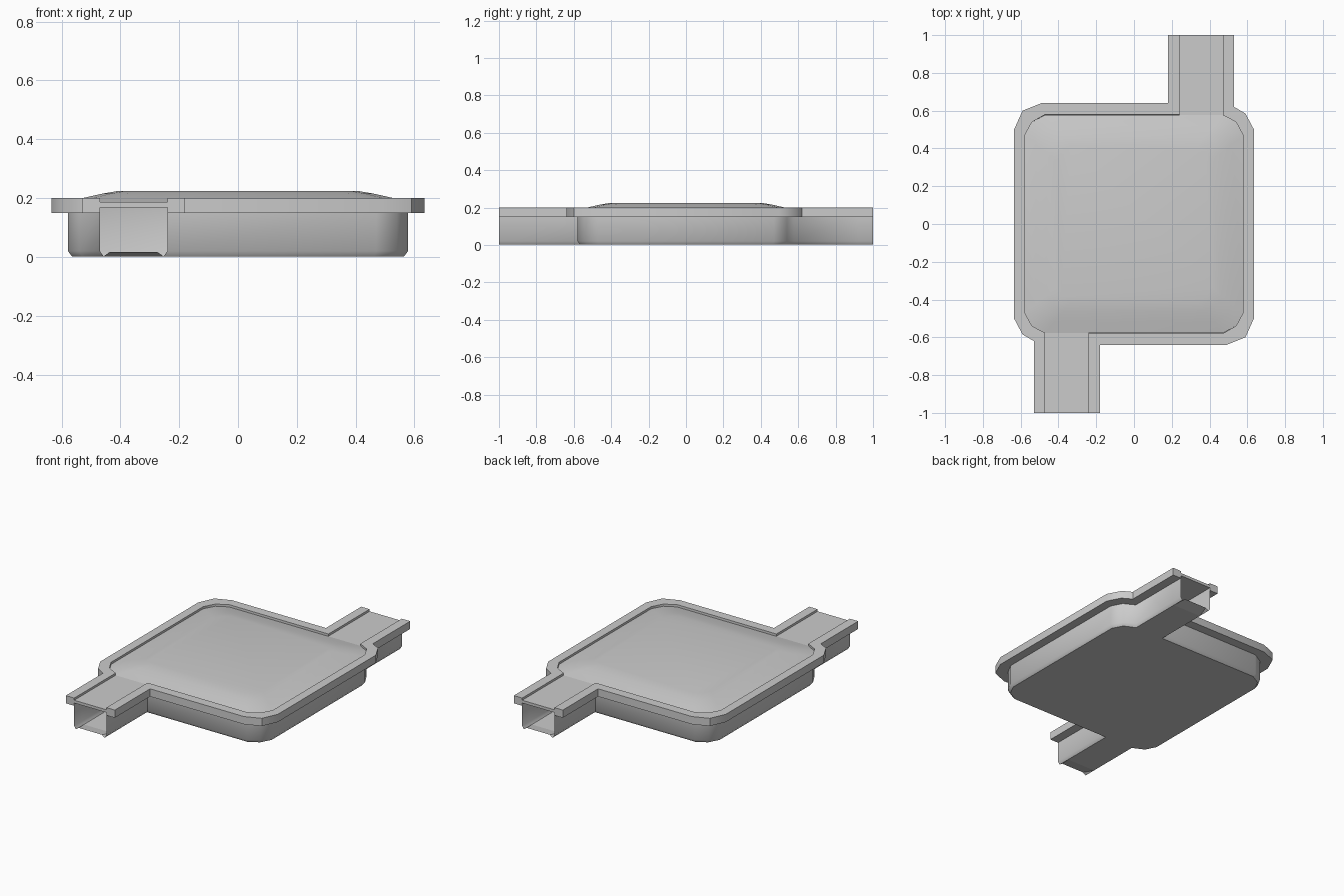
import bpy, bmesh, math
from mathutils import Vector

cube = bpy.data.objects.get("Cube")
if cube:
    bpy.data.objects.remove(cube, do_unlink=True)

grey = bpy.data.materials.new("grey_plastic")
grey.use_nodes = True
COLOUR = (0.6, 0.6, 0.6, 1)
grey.diffuse_color = COLOUR
grey.node_tree.nodes["Principled BSDF"].inputs["Base Color"].default_value = COLOUR


def finish(name, bm, angle):
    """Turn a bmesh into a shaded object."""
    bmesh.ops.remove_doubles(bm, verts=bm.verts, dist=0.0005)
    bmesh.ops.recalc_face_normals(bm, faces=bm.faces)
    mesh = bpy.data.meshes.new(name)
    bm.to_mesh(mesh)
    bm.free()
    mesh.materials.append(grey)
    obj = bpy.data.objects.new(name, mesh)
    bpy.context.collection.objects.link(obj)
    bpy.ops.object.select_all(action='DESELECT')
    obj.select_set(True)
    bpy.context.view_layer.objects.active = obj
    bpy.ops.object.shade_smooth_by_angle(angle=math.radians(angle))
    return obj


def turned(half):
    """Complete an outline with its half-turn copy."""
    return half + [(-x, -y) for x, y in half]


def ring(bm, outline, z):
    return [bm.verts.new((x, y, z)) for x, y in outline]


def bridge(bm, a, b, skip=()):
    n = len(a)
    for i in range(n):
        if i not in skip:
            j = (i + 1) % n
            bm.faces.new((a[i], a[j], b[j], b[i]))


# Half outlines: channel first, then the corners of the body
outer = turned([(.18, .64), (.18, .92), (.18, 1), (.53, 1), (.53, .92), (.53, .62),
                (.59, .585), (.635, .5), (.635, -.5), (.59, -.6), (.49, -.64)])
inner = turned([(.24, .58), (.24, .92), (.24, 1), (.47, 1), (.47, .92), (.47, .577),
                (.54, .54), (.578, .47), (.578, -.47), (.54, -.54), (.47, -.58)])
floor = turned([(.253, .567), (.253, .92), (.253, 1), (.457, 1), (.457, .92), (.457, .565),
                (.53, .53), (.565, .463), (.565, -.463), (.53, -.53), (.463, -.567)])
HALF = len(outer) // 2
OPEN = (2, 2 + HALF)          # open channel mouths

# Lower shell: walls, bevelled bottom edge and floor
bm = bmesh.new()
top, low, base = ring(bm, inner, .17), ring(bm, inner, .02), ring(bm, floor, .002)
bridge(bm, top, low, OPEN)
bridge(bm, low, base, OPEN)
mouths = [i + k for i in OPEN for k in (0, 1)]
bm.faces.new([v for i, v in enumerate(base) if i not in mouths])
# Floor rises slightly at each mouth
for i in OPEN:
    p, a, b, q = base[i - 1:i + 3]
    inset = (b.co - a.co).normalized() * .02
    lift = Vector((0, 0, .014))
    c, d = bm.verts.new(a.co + inset + lift), bm.verts.new(b.co - inset + lift)
    bm.faces.new((p, c, d, q))
    bm.faces.new((p, a, c))
    bm.faces.new((q, d, b))
shell = finish("lower_shell", bm, 66)
for poly in shell.data.polygons:
    if abs(poly.normal.z) > .9:
        poly.use_smooth = False

# Rim flange: rectangular section swept round the outline
bm = bmesh.new()
section = [ring(bm, inner, .15), ring(bm, outer, .15),
           ring(bm, outer, .2), ring(bm, inner, .2)]
for k in range(4):
    bridge(bm, section[k], section[(k + 1) % 4], OPEN)
for i in mouths:
    bm.faces.new([r[i] for r in section])
finish("rim_flange", bm, 40)

# Domed lid over the body
quarter = [(.578, .47), (.54, .54), (.47, .578)]
octagon = (quarter + [(-x, y) for x, y in reversed(quarter)]
           + [(-x, -y) for x, y in quarter] + [(x, -y) for x, y in reversed(quarter)])
bm = bmesh.new()
previous = None
for scale, z in ((1, .186), (.9, .202), (.8, .215), (.71, .224)):
    current = ring(bm, [(x * scale, y * scale) for x, y in octagon], z)
    if previous:
        bridge(bm, previous, current)
    previous = current
bm.faces.new(previous)
lid = finish("domed_lid", bm, 60)
if lid.data.polygons[-1].normal.z < 0:
    lid.data.flip_normals()

# Flat cover on each channel
for side, name in ((1, "back_channel_cover"), (-1, "front_channel_cover")):
    bm = bmesh.new()
    bmesh.ops.create_cube(bm, size=1)
    bmesh.ops.scale(bm, vec=(.23, .44, .018), verts=bm.verts)
    bmesh.ops.translate(bm, vec=(side * .355, side * .78, .177), verts=bm.verts)
    finish(name, bm, 30)
